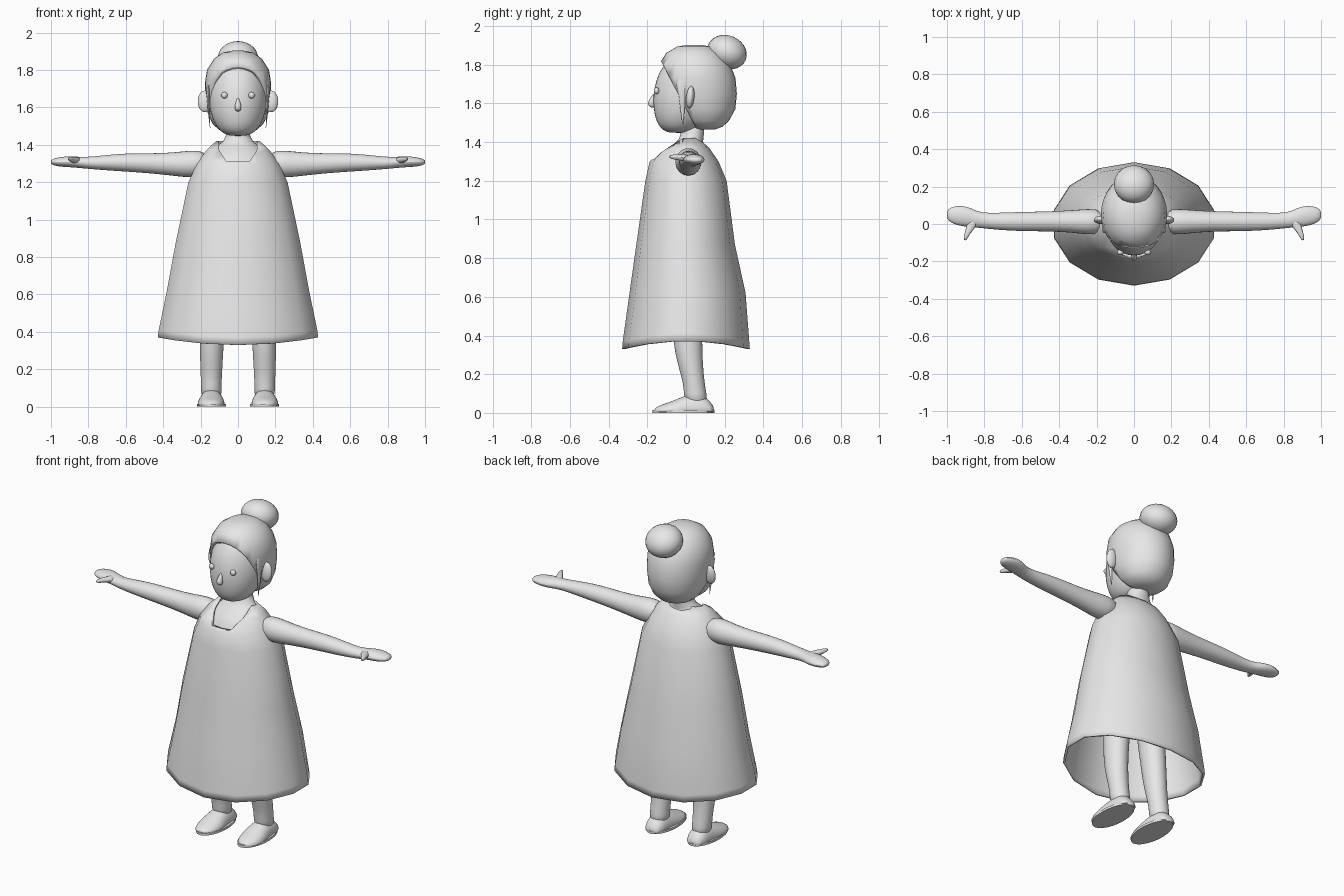
import bpy, bmesh, math
from mathutils import Vector

if "Cube" in bpy.data.objects:
    bpy.data.objects.remove(bpy.data.objects["Cube"])

clay = bpy.data.materials.new("light_grey")
clay.use_nodes = True
clay.diffuse_color = (0.8, 0.8, 0.8, 1)
clay.node_tree.nodes["Principled BSDF"].inputs["Base Color"].default_value = (0.8, 0.8, 0.8, 1)


def finish(name, bm, mirror=False, subsurf=0, angle=40):
    """Turn a bmesh into a smooth shaded object with its modifiers."""
    bmesh.ops.recalc_face_normals(bm, faces=bm.faces)
    mesh = bpy.data.meshes.new(name)
    bm.to_mesh(mesh)
    bm.free()
    mesh.materials.append(clay)
    ob = bpy.data.objects.new(name, mesh)
    bpy.context.collection.objects.link(ob)
    if mirror:
        ob.modifiers.new("mirror", 'MIRROR')
    if subsurf:
        mod = ob.modifiers.new("round", 'SUBSURF')
        mod.levels = mod.render_levels = subsurf
    bpy.ops.object.select_all(action='DESELECT')
    ob.select_set(True)
    bpy.context.view_layer.objects.active = ob
    bpy.ops.object.shade_smooth_by_angle(angle=math.radians(angle))
    return ob


def loft(rings, axis='z', segs=16, caps=True):
    """Skin ellipses (position, centre a, centre b, radius a, radius b)."""
    bm = bmesh.new()
    loops = []
    for t, ca, cb, ra, rb in rings:
        loop = []
        for i in range(segs):
            ang = 2 * math.pi * i / segs
            a, b = ca + ra * math.sin(ang), cb + rb * math.cos(ang)
            co = {'x': (t, a, b), 'y': (a, t, b), 'z': (a, b, t)}[axis]
            loop.append(bm.verts.new(co))
        loops.append(loop)
    for lo, hi in zip(loops, loops[1:]):
        for i in range(segs):
            j = (i + 1) % segs
            bm.faces.new((lo[i], lo[j], hi[j], hi[i]))
    if caps:
        bm.faces.new(loops[0])
        bm.faces.new(loops[-1])
    return bm


def ball(name, centre, size, tilt=0, mirror=False):
    bm = bmesh.new()
    bmesh.ops.create_uvsphere(bm, u_segments=20, v_segments=14, radius=1)
    bmesh.ops.scale(bm, vec=size, verts=bm.verts)
    from mathutils import Matrix
    bmesh.ops.rotate(bm, matrix=Matrix.Rotation(tilt, 3, 'X'), verts=bm.verts)
    bmesh.ops.translate(bm, vec=centre, verts=bm.verts)
    return finish(name, bm, mirror)


# Dress: flared skirt with a hem that rises at the sides
bm = loft([(0.33, 0, 0, .44, .33), (.37, 0, 0, .435, .327), (.62, 0, .008, .39, .30),
           (.87, 0, -.002, .343, .255), (1.2, 0, 0, .272, .21), (1.3, 0, -.01, .225, .178),
           (1.37, 0, 0, .175, .12), (1.42, 0, .01, .12, .055)], segs=14, caps=False)
for v in bm.verts:
    if v.co.z < .4:
        v.co.z += .04 * (v.co.x / .43) ** 2
dress = finish("dress", bm, angle=50)
thick = dress.modifiers.new("cloth", 'SOLIDIFY')
thick.thickness, thick.offset = .012, -1

# Neckline cutter: a trapezoid pushed through the front of the dress
bm = bmesh.new()
outline = [(-.11, 1.5), (-.1, 1.37), (-.06, 1.31), (.06, 1.31), (.1, 1.37), (.11, 1.5)]
face = bm.faces.new([bm.verts.new((x, -.4, z)) for x, z in outline])
out = bmesh.ops.extrude_face_region(bm, geom=[face])
bmesh.ops.translate(bm, vec=(0, .4, 0), verts=[g for g in out["geom"] if isinstance(g, bmesh.types.BMVert)])
cutter = finish("neckline_cutter", bm)
cutter.hide_render = True
cutter.hide_set(True)
cut = dress.modifiers.new("neckline", 'BOOLEAN')
cut.operation, cut.solver, cut.object = 'DIFFERENCE', 'EXACT', cutter

# Torso and neck
finish("torso", loft([(.8, 0, 0, .14, .11), (1.0, 0, 0, .17, .13), (1.2, 0, 0, .19, .15),
                      (1.3, 0, -.01, .19, .145), (1.36, 0, 0, .15, .105),
                      (1.405, 0, .02, .1, .065), (1.43, 0, .035, .064, .062),
                      (1.53, 0, .035, .058, .06)]), subsurf=1)

# Arms with flat mitten hands
finish("arms", loft([(.16, .012, 1.3, .07, .07), (.25, .012, 1.297, .072, .077),
                     (.33, .014, 1.296, .062, .066), (.45, .014, 1.3, .055, .056),
                     (.6, .013, 1.306, .054, .051), (.72, .014, 1.304, .048, .041),
                     (.82, .018, 1.303, .041, .031), (.87, .035, 1.308, .053, .031),
                     (.92, .043, 1.31, .058, .03), (.97, .047, 1.308, .048, .024),
                     (.995, .05, 1.308, .03, .014), (1.0, .05, 1.308, .012, .006)], 'x', 12),
       mirror=True, subsurf=1)
finish("thumbs", loft([(.03, .86, 1.315, .03, .02), (-.01, .868, 1.318, .03, .02),
                       (-.045, .888, 1.322, .018, .016), (-.075, .9, 1.324, .013, .012),
                       (-.088, .903, 1.324, .005, .005)], 'y', 8), mirror=True, subsurf=1)

# Legs
finish("legs", loft([(.04, .142, .055, .056, .06), (.1, .143, .047, .056, .06),
                     (.15, .143, .042, .057, .056), (.25, .142, .022, .062, .066),
                     (.36, .14, .008, .066, .077), (.6, .125, 0, .075, .085),
                     (.86, .09, 0, .085, .095)]), mirror=True, subsurf=1)

# Feet, flattened underneath, on thin soles
bm = loft([(-.165, .145, .01, .02, .01), (-.14, .145, .012, .055, .028),
           (-.08, .144, .012, .076, .045), (-.02, .143, .015, .072, .07),
           (.03, .142, .02, .064, .08), (.09, .142, .02, .062, .075),
           (.13, .142, .015, .05, .04), (.145, .142, .012, .025, .015)], 'y')
for v in bm.verts:
    v.co.z = max(v.co.z, .004)
finish("feet", bm, mirror=True, subsurf=1)
finish("soles", loft([(0, .141, -.012, .078, .16), (.014, .141, -.012, .078, .16)], segs=24), mirror=True)

# Head
finish("head", loft([(1.447, 0, -.035, .04, .05), (1.46, 0, -.035, .08, .085),
                     (1.49, 0, -.03, .112, .118), (1.54, 0, -.015, .14, .15),
                     (1.61, 0, .005, .157, .179), (1.68, 0, .02, .16, .188),
                     (1.76, 0, .04, .152, .184), (1.83, 0, .05, .12, .145),
                     (1.87, 0, .05, .06, .07)], segs=20), subsurf=1)

# Hair cap, trimmed along a slanted hairline
bm = loft([(1.465, 0, .1, .05, .05), (1.48, 0, .095, .1, .095), (1.51, 0, .09, .135, .132),
           (1.57, 0, .07, .162, .185), (1.65, 0, .06, .174, .203), (1.73, 0, .052, .177, .204),
           (1.8, 0, .045, .166, .185), (1.86, 0, .042, .128, .145), (1.893, 0, .042, .08, .09),
           (1.903, 0, .042, .03, .035)], segs=32)
hairline = Vector((0, -.13, 1.82))
bmesh.ops.bisect_plane(bm, geom=bm.verts[:] + bm.edges[:] + bm.faces[:], plane_co=hairline,
                       plane_no=(0, -.2, -.105), clear_outer=True)
hair = finish("hair", bm)
shell = hair.modifiers.new("thickness", 'SOLIDIFY')
shell.thickness, shell.offset = .02, -1

# Pointed side locks, bun, ears and face details
finish("side_locks", loft([(1.49, .149, -.016, .001, .002), (1.56, .155, -.018, .004, .01),
                           (1.64, .158, -.02, .008, .018), (1.7, .16, -.02, .01, .03),
                           (1.74, .156, -.015, .004, .02)], segs=10), mirror=True)
ball("hair_bun", (0, .212, 1.865), (.108, .105, .086), -.4)
ball("ears", (.178, .022, 1.632), (.037, .021, .058), -.1, True)
ball("eyes", (.073, -.152, 1.665), (.017, .014, .017), 0, True)
finish("nose", loft([(1.578, 0, -.172, .008, .008), (1.588, 0, -.178, .018, .018),
                     (1.603, 0, -.18, .02, .02), (1.63, 0, -.172, .012, .013),
                     (1.652, 0, -.163, .004, .004)], segs=10), subsurf=1)
